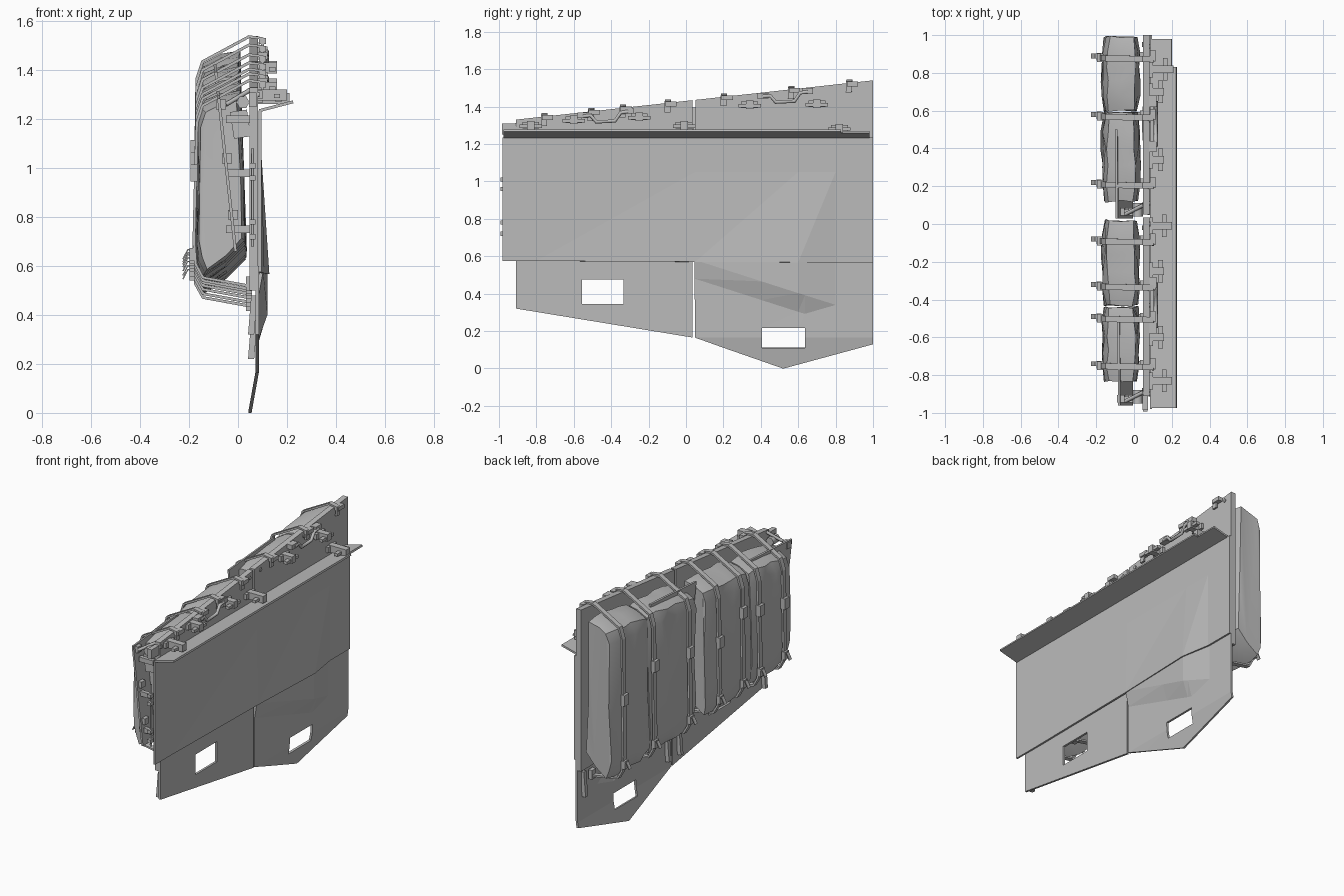
import bpy, bmesh, math, random
from mathutils import Vector

random.seed(4)
cube = bpy.data.objects.get("Cube")
if cube:
    bpy.data.objects.remove(cube)

grey = bpy.data.materials.new("plain_grey")
grey.use_nodes = True
grey.diffuse_color = (0.5, 0.5, 0.5, 1)
grey.node_tree.nodes["Principled BSDF"].inputs["Base Color"].default_value = (0.5, 0.5, 0.5, 1)


def finish(name, bm, thick=0):
    bmesh.ops.recalc_face_normals(bm, faces=bm.faces)
    mesh = bpy.data.meshes.new(name)
    bm.to_mesh(mesh)
    bm.free()
    mesh.materials.append(grey)
    obj = bpy.data.objects.new(name, mesh)
    bpy.context.collection.objects.link(obj)
    if thick:
        mod = obj.modifiers.new("thickness", "SOLIDIFY")
        mod.thickness = thick
        mod.offset = 0
    return obj


def sheet(name, outline, x, thick, cuts=(), window=None, shape=None):
    """Upright sheet from a (y, z) outline, with fold lines, a window and a bend."""
    bm = bmesh.new()
    bm.faces.new([bm.verts.new((x, y, z)) for y, z in outline])
    cuts = list(cuts)
    if window:
        y0, y1, z0, z1 = window
        cuts += [(y0, 0, 1, 0), (y1, 0, 1, 0), (0, z0, 0, 1), (0, z1, 0, 1)]
    for y, z, ny, nz in cuts:
        bmesh.ops.bisect_plane(bm, geom=bm.verts[:] + bm.edges[:] + bm.faces[:],
                               plane_co=(x, y, z), plane_no=(0, ny, nz))
    if window:
        hole = []
        for f in bm.faces:
            c = f.calc_center_median()
            if y0 < c.y < y1 and z0 < c.z < z1:
                hole.append(f)
        bmesh.ops.delete(bm, geom=hole, context="FACES")
    if shape:
        bmesh.ops.triangulate(bm, faces=bm.faces)
        for v in bm.verts:
            v.co = shape(v.co)
    return finish(name, bm, thick)


def box(name, centre, size, tilt=0):
    bm = bmesh.new()
    bmesh.ops.create_cube(bm, size=1)
    for v in bm.verts:
        v.co = Vector([a * b for a, b in zip(v.co, size)])
    obj = finish(name, bm)
    obj.location = centre
    obj.rotation_euler.y = tilt
    return obj


def rod(name, points, radius):
    curve = bpy.data.curves.new(name, "CURVE")
    curve.dimensions = "3D"
    curve.bevel_depth = radius
    curve.bevel_resolution = 1
    curve.use_fill_caps = True
    spline = curve.splines.new("POLY")
    spline.points.add(len(points) - 1)
    for p, co in zip(spline.points, points):
        p.co = (*co, 1)
    curve.materials.append(grey)
    obj = bpy.data.objects.new(name, curve)
    bpy.context.collection.objects.link(obj)


def ribbon(name, path, y, width=0.032, thick=0.012, skew=0.0):
    """Flat strap following an (x, z) path."""
    bm = bmesh.new()
    rows = []
    for i, (x, z) in enumerate(path):
        yy = y + skew * i / len(path)
        rows.append([bm.verts.new((x, yy + s * width / 2, z)) for s in (-1, 1)])
    for a, b in zip(rows, rows[1:]):
        bm.faces.new((a[0], a[1], b[1], b[0]))
    finish(name, bm, thick)


def top(y):
    return 1.43 + 0.11 * y


def low(y):
    return 0.53 - 0.05 * y


def ramp(y, keys):
    for (a, va), (b, vb) in zip(keys, keys[1:]):
        if a <= y <= b:
            return va + (vb - va) * (y - a) / (b - a)
    return 0.0


# Backing plates with sloping top edge
for name, a, b in (("front_backing_plate", -0.91, 0.035), ("rear_backing_plate", 0.05, 1.0)):
    sheet(name, [(a, 0.5), (b, 0.5), (b, top(b)), (a, top(a))], 0.065, 0.035)

# Lower plates with windows
sheet("front_lower_plate", [(-0.91, 0.32), (0.035, 0.165), (0.035, 0.6), (-0.91, 0.6)],
      0.078, 0.014, window=(-0.555, -0.335, 0.345, 0.475))


def lower_shape(p):
    x, y, z = p
    if z < 0.165:
        x -= (0.165 - z) * 0.18
    crease = 0.47 - 0.32 * (y - 0.08)
    lift = min(max((z - crease) / 0.1, 0), 1)
    x += lift * ramp(y, [(0.045, 0.018), (0.6, 0.036), (0.8, 0.0)])
    return Vector((x, y, z))


sheet("rear_lower_plate", [(0.047, 0.165), (0.52, 0), (1, 0.13), (1, 0.6), (0.047, 0.6)],
      0.078, 0.014, window=(0.405, 0.635, 0.11, 0.215), shape=lower_shape,
      cuts=[(0, 0.165, 0, 1), (0.08, 0.47, 0.32, 1), (0.08, 0.57, 0.32, 1),
            (0.6, 0, 1, 0), (0.8, 0, 1, 0)])


# Outer skirt, bulged toward the lower rear
def skirt_shape(p):
    x, y, z = p
    lift = max(0, (1.05 - z) / 0.48)
    x += lift * ramp(y, [(-0.8, 0), (0.05, 0.012), (0.6, 0.032), (0.8, 0)])
    return Vector((x, y, z))


sheet("outer_skirt", [(-0.98, 0.575), (1, 0.565), (1, 1.235), (-0.98, 1.235)], 0.09, 0.012,
      shape=skirt_shape, cuts=[(-0.8, 0, 1, 0), (0.05, 0, 1, 0), (0.6, 0, 1, 0),
                               (0.8, 0, 1, 0), (0, 1.05, 0, 1)])

# Upturned flange above the skirt
bm = bmesh.new()
edge = [(0.086, -0.975), (0.225, -0.975), (0.225, 0.83), (0.2, 0.83), (0.2, 0.98), (0.086, 0.98)]
bm.faces.new([bm.verts.new((x, y, 1.235 + (x - 0.086) * 0.26)) for x, y in edge])
finish("skirt_flange", bm, 0.012)

# Tilted rack panels behind the bags, with arms to the backing plate
for name, a, b in (("front_rack_panel", -0.96, -0.5), ("rear_rack_panel", 0.03, 0.5)):
    sheet(name, [(a, 0.66), (b, 0.66), (b, top(b) - 0.06), (a, top(a) - 0.04)], 0, 0.012,
          shape=lambda p: Vector((-0.01 - (p.z - 0.66) * 0.11, p.y, p.z)))
    for z in (0.75, 0.98, 1.2):
        box("rack_arm", (0.0, a + 0.035, z), (0.1, 0.025, 0.03))
        box("rack_lug", (-0.01 - (z - 0.66) * 0.11, a + 0.035, z + 0.06), (0.04, 0.04, 0.04))
    rod("rack_pin", [(0.02, a + 0.01, 1.27), (0.02, a + 0.08, 1.27)], 0.027)
    box("rack_gusset", (0.01, a + 0.05, 1.18), (0.07, 0.012, 0.11), -0.15)
    rod("rack_tie", [(-0.05, a + 0.02, 1.26), (0.05, a + 0.07, 1.32)], 0.01)


# Soft stowage bags: a cross-section lofted along y with slight wrinkles
def bag(name, y0, y1):
    bm = bmesh.new()
    rings = []
    n = 6
    for i in range(n):
        y = y0 + (y1 - y0) * i / (n - 1)
        t, b = top(y), low(y)
        section = [(0.005, t - 0.05), (-0.07, t - 0.065), (-0.14, t - 0.1), (-0.16, t - 0.16),
                   (-0.165, 0.95), (-0.172, b + 0.13), (-0.165, b + 0.05), (-0.14, b),
                   (-0.05, b + 0.06), (0.03, b + 0.14), (0.02, 0.95)]
        end = i in (0, n - 1)
        ring = []
        for x, z in section:
            if end:
                x = -0.06 + (x + 0.06) * 0.88
                z = 0.95 + (z - 0.95) * 0.97
            r = random.uniform(-1, 1) * 0.007
            ring.append(bm.verts.new((x + r, y + r, z + r)))
        rings.append(ring)
    m = len(rings[0])
    for a, b in zip(rings, rings[1:]):
        for j in range(m):
            k = (j + 1) % m
            bm.faces.new((a[j], a[k], b[k], b[j]))
    bm.faces.new(rings[0])
    bm.faces.new(rings[-1])
    bmesh.ops.triangulate(bm, faces=bm.faces)
    obj = finish(name, bm)
    bpy.ops.object.select_all(action="DESELECT")
    obj.select_set(True)
    bpy.context.view_layer.objects.active = obj
    bpy.ops.object.shade_smooth_by_angle(angle=math.radians(25))


for i, (a, b) in enumerate(((-0.83, -0.44), (-0.43, 0.02), (0.12, 0.59), (0.6, 0.99))):
    bag("stowage_bag_%d" % (i + 1), a, b)

# Straps round the bags, with buckles, loose tails and top hooks
for i, y in enumerate((-0.76, -0.51, -0.34, -0.1, 0.2, 0.56, 0.87)):
    t, b = top(y), low(y)
    ribbon("bag_strap", [(0.1, t - 0.05), (0.1, t + 0.005), (0.045, t + 0.012), (-0.07, t - 0.05),
                         (-0.145, t - 0.09), (-0.168, t - 0.16), (-0.174, 0.95), (-0.18, b + 0.13),
                         (-0.173, b + 0.04), (-0.143, b - 0.015), (0.05, b - 0.05)], y, skew=0.02)
    box("strap_buckle", (-0.18, y + 0.01, 0.98 + 0.05 * (i % 3)), (0.03, 0.045, 0.07))
    box("strap_lower_buckle", (-0.185, y + 0.015, b + 0.08), (0.025, 0.04, 0.05))
    ribbon("strap_tail", [(-0.18, b + 0.09), (-0.205, b + 0.1), (-0.225, b + 0.06)], y + 0.02, 0.025, 0.006)
    box("strap_hook", (0.1, y + 0.02, t - 0.005), (0.03, 0.06, 0.025))
    box("strap_foot", (0.045, y + 0.02, b - 0.04), (0.025, 0.04, 0.06))

# Clamps on the outer face above the flange
for y, z, reach in ((-0.83, 1.3, 0.2), (-0.6, 1.33, 0.16), (-0.25, 1.345, 0.16), (-0.01, 1.3, 0.2),
                    (0.34, 1.41, 0.16), (0.7, 1.415, 0.16), (0.82, 1.285, 0.21)):
    mid = (0.08 + reach) / 2
    box("clamp_arm", (mid, y, z), (reach - 0.08, 0.04, 0.045))
    box("clamp_bar", (mid + 0.02, y, z - 0.005), (0.025, 0.12, 0.018))
    box("clamp_base", (0.09, y, z), (0.02, 0.09, 0.035))

# Bent grab handles and end washers
for y in (-0.43, 0.53):
    z = top(y)
    path = [(-0.12, -0.035), (-0.08, -0.03), (-0.05, -0.065), (0.05, -0.06), (0.08, -0.015), (0.12, -0.01)]
    rod("grab_handle", [(0.115, y + a, z + b) for a, b in path], 0.011)
    for a, b in (path[0], path[-1]):
        box("handle_mount", (0.1, y + a, z + b + 0.005), (0.04, 0.06, 0.03))

# Small bolts along the top edge of the backing plate
for y in (-0.9, -0.43, 0.0, 0.11, 0.55, 0.94):
    rod("top_bolt", [(0.078, y, top(y) - 0.03), (0.088, y, top(y) - 0.03)], 0.012)

# Front edge hinges, corner bracket and inner stiffeners
for z in (0.72, 0.78, 0.96, 1.01):
    box("front_hinge", (0.06, -0.975, z), (0.025, 0.035, 0.022))
box("front_corner_bracket", (0.06, -0.94, 1.28), (0.03, 0.09, 0.06))
rod("front_hinge_pin", [(0.06, -0.97, 0.68), (0.06, -0.97, 1.08)], 0.006)
for y, z in ((-0.88, 0.4), (-0.02, 0.3), (0.1, 0.3), (0.95, 0.4)):
    box("inner_stiffener", (0.06, y, z), (0.025, 0.025, 0.16), 0.08)
